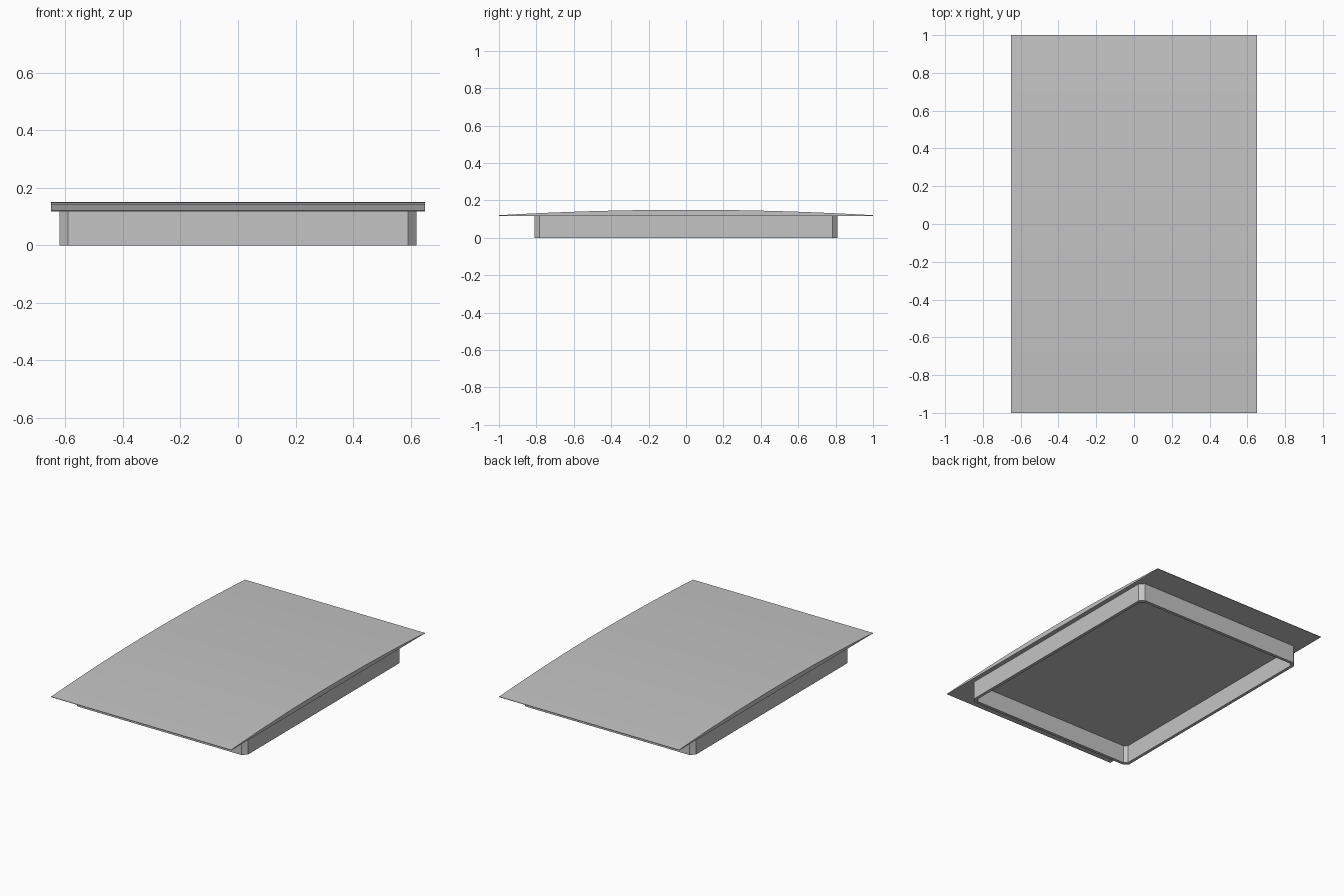
import bpy, bmesh, math

cube = bpy.data.objects.get("Cube")
if cube:
    bpy.data.objects.remove(cube, do_unlink=True)

grey = bpy.data.materials.new("light_grey")
grey.use_nodes = True
COLOR = (0.55, 0.55, 0.55, 1)
grey.diffuse_color = COLOR
grey.node_tree.nodes["Principled BSDF"].inputs["Base Color"].default_value = COLOR


def make_object(name, bm):
    bmesh.ops.recalc_face_normals(bm, faces=bm.faces)
    mesh = bpy.data.meshes.new(name)
    bm.to_mesh(mesh)
    bm.free()
    mesh.materials.append(grey)
    obj = bpy.data.objects.new(name, mesh)
    bpy.context.collection.objects.link(obj)
    bpy.ops.object.select_all(action='DESELECT')
    obj.select_set(True)
    bpy.context.view_layer.objects.active = obj
    bpy.ops.object.shade_smooth_by_angle(angle=math.radians(20))
    return obj


def chamfered_ring(bm, half_x, half_y, cut, z):
    """Rectangle outline with cut corners, counter-clockwise."""
    points = []
    for sx, sy in ((1, 1), (-1, 1), (-1, -1), (1, -1)):
        pair = [(sx * half_x, sy * (half_y - cut), z),
                (sx * (half_x - cut), sy * half_y, z)]
        points += pair if sx * sy > 0 else pair[::-1]
    return [bm.verts.new(p) for p in points]


# Hollow curb: chamfered rectangular frame, open in the middle
HALF_X, HALF_Y, WALL, CURB_TOP = 0.62, 0.81, 0.02, 0.118
bm = bmesh.new()
rings = [chamfered_ring(bm, HALF_X, HALF_Y, 0.028, 0),
         chamfered_ring(bm, HALF_X, HALF_Y, 0.028, CURB_TOP),
         chamfered_ring(bm, HALF_X - WALL, HALF_Y - WALL, 0.02, CURB_TOP),
         chamfered_ring(bm, HALF_X - WALL, HALF_Y - WALL, 0.02, 0)]
for a, b in zip(rings, rings[1:] + rings[:1]):
    for i in range(len(a)):
        j = (i + 1) % len(a)
        bm.faces.new((a[i], a[j], b[j], b[i]))
make_object("curb_frame", bm)

# Cover: shallow arch from front to back with a flat underside
EDGE, RISE, STEPS = 0.121, 0.029, 16
profile = [(-1, CURB_TOP)]
for i in range(STEPS + 1):
    y = -1 + 2 * i / STEPS
    profile.append((y, EDGE + RISE * (1 - y * y)))
profile.append((1, CURB_TOP))
bm = bmesh.new()
side = bm.faces.new([bm.verts.new((-0.65, y, z)) for y, z in profile])
result = bmesh.ops.extrude_face_region(bm, geom=[side], use_keep_orig=True)
moved = [g for g in result["geom"] if isinstance(g, bmesh.types.BMVert)]
bmesh.ops.translate(bm, verts=moved, vec=(1.3, 0, 0))
make_object("arched_cover", bm)
